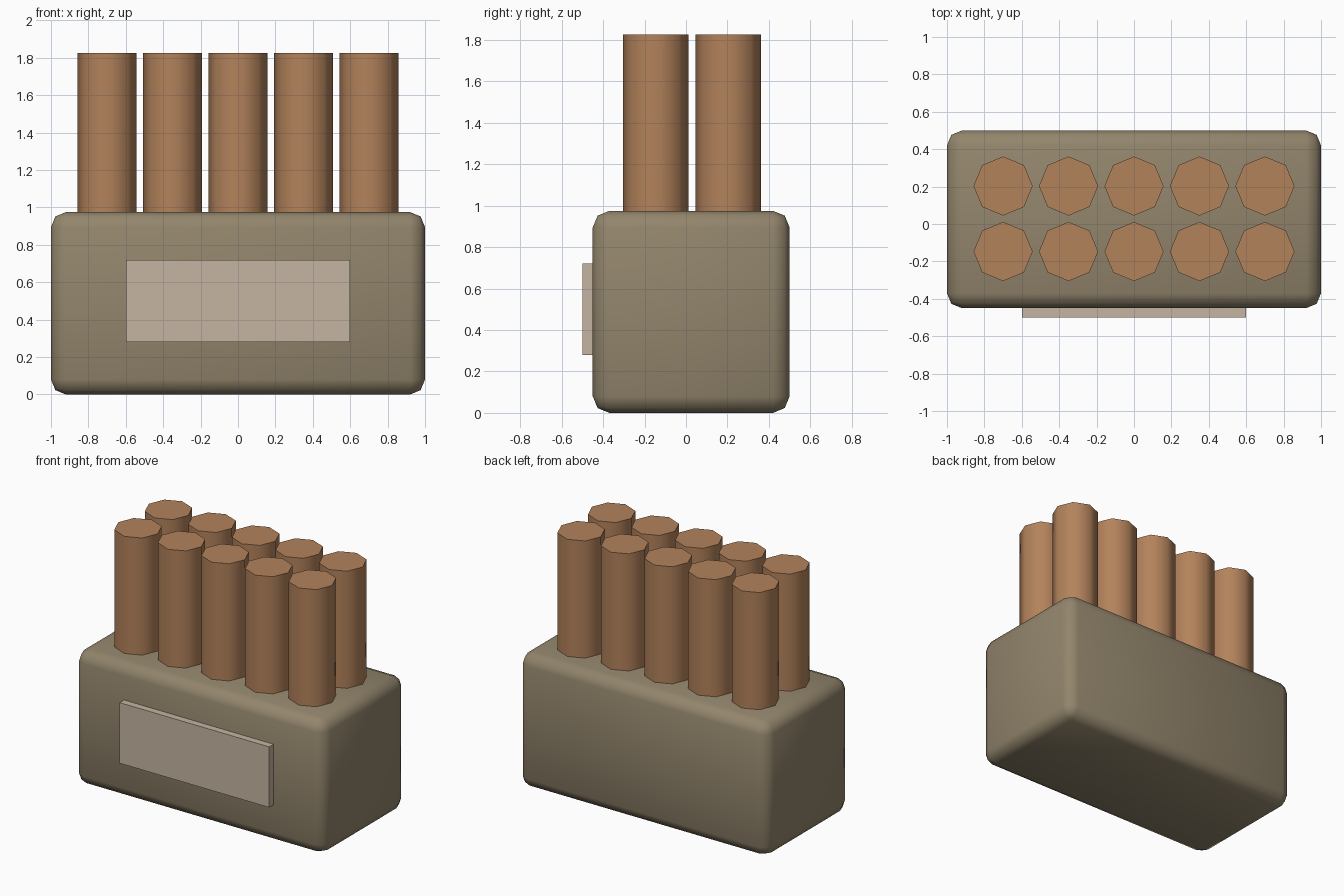
import bpy
import math

if "Cube" in bpy.data.objects:
    bpy.data.objects.remove(bpy.data.objects["Cube"])


def material(name, rgb):
    m = bpy.data.materials.new(name)
    m.diffuse_color = (*rgb, 1)
    m.use_nodes = True
    m.node_tree.nodes["Principled BSDF"].inputs["Base Color"].default_value = m.diffuse_color
    return m


olive = material("olive drab", (0.29, 0.235, 0.15))
brown = material("copper brown", (0.45, 0.225, 0.105))
beige = material("pale beige", (0.56, 0.46, 0.355))


def box(name, low, high, mat):
    bpy.ops.mesh.primitive_cube_add(size=1, location=[(a + b) / 2 for a, b in zip(low, high)])
    ob = bpy.context.object
    ob.name = name
    ob.scale = [b - a for a, b in zip(low, high)]
    bpy.ops.object.transform_apply(location=False, rotation=False, scale=True)
    ob.data.materials.append(mat)
    return ob


# Rounded block, shaded smooth all over
body = box("body", (-1, -0.45, 0), (1, 0.5, 0.975), olive)
bevel = body.modifiers.new("rounding", 'BEVEL')
bevel.width = 0.08
bevel.segments = 2
bpy.ops.object.modifier_apply(modifier=bevel.name)
bpy.ops.object.shade_smooth()

# Raised label panel on the front
box("front_panel", (-0.6, -0.5, 0.28), (0.6, -0.44, 0.72), beige)

# Two rows of five eight-sided rods
BOTTOM, TOP = 0.95, 1.825
for row, y in enumerate((-0.147, 0.203)):
    for col in range(5):
        bpy.ops.mesh.primitive_cylinder_add(
            vertices=8, radius=0.158, depth=TOP - BOTTOM,
            location=((col - 2) * 0.35, y, (TOP + BOTTOM) / 2))
        rod = bpy.context.object
        rod.name = f"rod_{row + 1}_{col + 1}"
        rod.data.materials.append(brown)
        bpy.ops.object.shade_smooth_by_angle(angle=math.radians(50))
